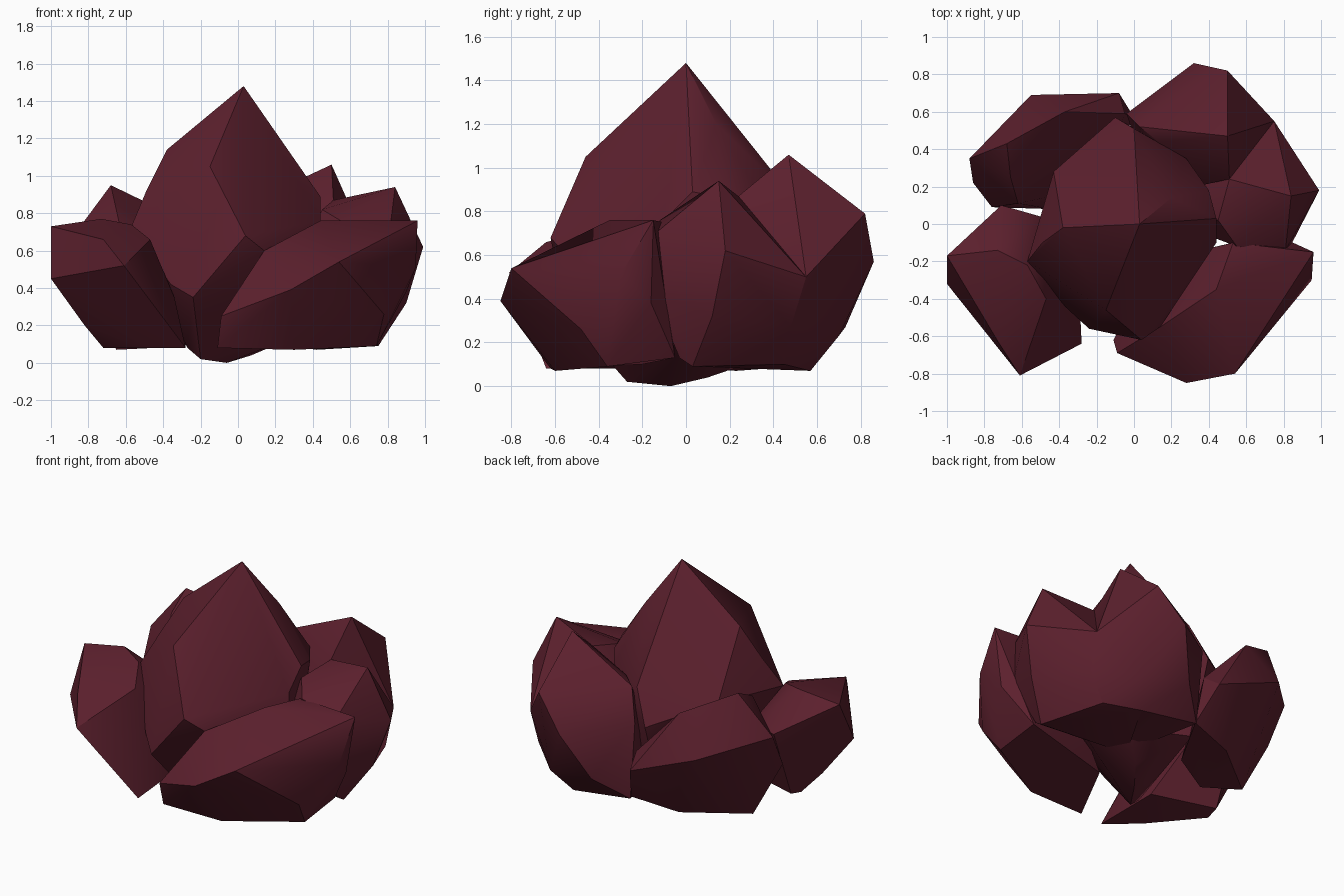
import bpy, bmesh, math

crystal = bpy.data.materials.new("dark_red_crystal")
crystal.diffuse_color = (0.108, 0.0145, 0.027, 1)


def shard(name, corners):
    """Faceted shard wrapped around a few corner points."""
    bm = bmesh.new()
    for c in corners:
        bm.verts.new(c)
    bmesh.ops.convex_hull(bm, input=bm.verts)
    loose = [v for v in bm.verts if not v.link_faces]
    bmesh.ops.delete(bm, geom=loose, context='VERTS')
    # merge nearly coplanar triangles into broad facets
    bmesh.ops.dissolve_limit(bm, angle_limit=math.radians(4), verts=bm.verts, edges=bm.edges)
    bmesh.ops.recalc_face_normals(bm, faces=bm.faces)
    mesh = bpy.data.meshes.new(name)
    bm.to_mesh(mesh)
    bm.free()
    mesh.materials.append(crystal)
    ob = bpy.data.objects.new(name, mesh)
    bpy.context.collection.objects.link(ob)
    bpy.ops.object.select_all(action='DESELECT')
    ob.select_set(True)
    bpy.context.view_layer.objects.active = ob
    bpy.ops.object.shade_smooth_by_angle(angle=math.radians(32))
    return ob


# tall centre spire tapering to the foot
shard("centre_spire", [
    (0.03, 0, 1.48), (0.20, 0.14, 1.20), (-0.38, -0.02, 1.14), (-0.15, -0.46, 1.05),
    (0.0, 0.51, 0.84), (-0.10, 0.57, 0.62), (-0.43, 0.28, 0.76), (-0.57, -0.20, 0.73),
    (-0.49, -0.10, 0.92), (0.28, 0.35, 0.85), (0.40, 0.18, 0.86),
    (0.44, 0.03, 0.89), (0.44, -0.10, 0.76), (0.04, -0.62, 0.68), (0.14, -0.55, 0.60),
    (-0.24, -0.56, 0.35), (-0.36, -0.45, 0.42), (-0.27, -0.28, 0.08),
    (0.40, 0.0, 0.18), (0.25, 0.25, 0.15), (-0.10, 0.42, 0.15),
    (-0.20, -0.27, 0.02), (-0.06, -0.07, 0), (0.07, 0.10, 0.04)])

# front left shard
shard("front_left_shard", [
    (-1, -0.17, 0.73), (-1, -0.32, 0.45), (-0.73, -0.14, 0.77), (-0.71, 0.10, 0.56),
    (-0.50, 0.04, 0.55), (-0.57, -0.22, 0.74), (-0.72, -0.64, 0.66), (-0.61, -0.81, 0.52),
    (-0.47, -0.40, 0.66), (-0.34, -0.45, 0.35), (-0.28, -0.64, 0.08),
    (-0.47, -0.47, 0.08), (-0.72, -0.17, 0.08), (-0.71, -0.08, 0.10),
    (-0.82, -0.25, 0.20), (-0.30, -0.20, 0.10)])

# front right shard, lying low
shard("front_right_shard", [
    (0.96, -0.15, 0.76), (0.95, -0.30, 0.51), (0.54, -0.80, 0.54), (0.28, -0.85, 0.39),
    (-0.09, -0.69, 0.25), (-0.11, -0.62, 0.08), (0.30, -0.60, 0.07), (0.78, -0.48, 0.26),
    (0.74, -0.36, 0.09), (0.74, -0.05, 0.13), (0.90, -0.16, 0.38),
    (0.53, -0.10, 0.75), (0.44, -0.35, 0.76), (0.14, -0.55, 0.60), (0.10, -0.20, 0.10)])

# back right pair of peaks
shard("back_right_shard", [
    (0.50, 0.47, 1.06), (0.50, 0.82, 0.79), (0.32, 0.86, 0.57), (0.75, 0.55, 0.50),
    (0.51, 0.24, 0.87), (0.13, 0.44, 0.86), (0.03, 0.52, 0.84), (-0.04, 0.59, 0.64),
    (0.0, 0.58, 0.13), (0.42, 0.57, 0.07), (0.18, 0.73, 0.27), (0.62, 0.45, 0.10),
    (0.50, 0.70, 0.23), (0.74, 0.48, 0.27), (0.10, 0.15, 0.12)])
shard("right_shard", [
    (0.84, 0.15, 0.94), (0.99, 0.18, 0.62), (0.75, 0.55, 0.50), (0.51, 0.24, 0.87),
    (0.81, -0.14, 0.70), (0.55, -0.12, 0.76), (0.45, 0.02, 0.82), (0.82, -0.15, 0.42),
    (0.90, 0.12, 0.32), (0.74, -0.03, 0.13), (0.75, 0.03, 0.09), (0.74, 0.48, 0.27),
    (0.42, 0.57, 0.07), (0.62, 0.45, 0.10), (0.10, 0.05, 0.12)])

# back left shard
shard("back_left_shard", [
    (-0.68, 0.43, 0.95), (-0.37, 0.60, 0.80), (-0.66, 0.25, 0.86), (-0.62, 0.11, 0.68),
    (-0.55, 0.69, 0.57), (-0.08, 0.70, 0.38), (-0.05, 0.59, 0.46), (-0.88, 0.35, 0.68),
    (-0.86, 0.22, 0.45), (-0.76, 0.09, 0.40), (-0.65, 0.23, 0.07), (-0.30, 0.50, 0.09),
    (0.0, 0.57, 0.14), (-0.45, 0.08, 0.08), (-0.20, 0.20, 0.12)])
